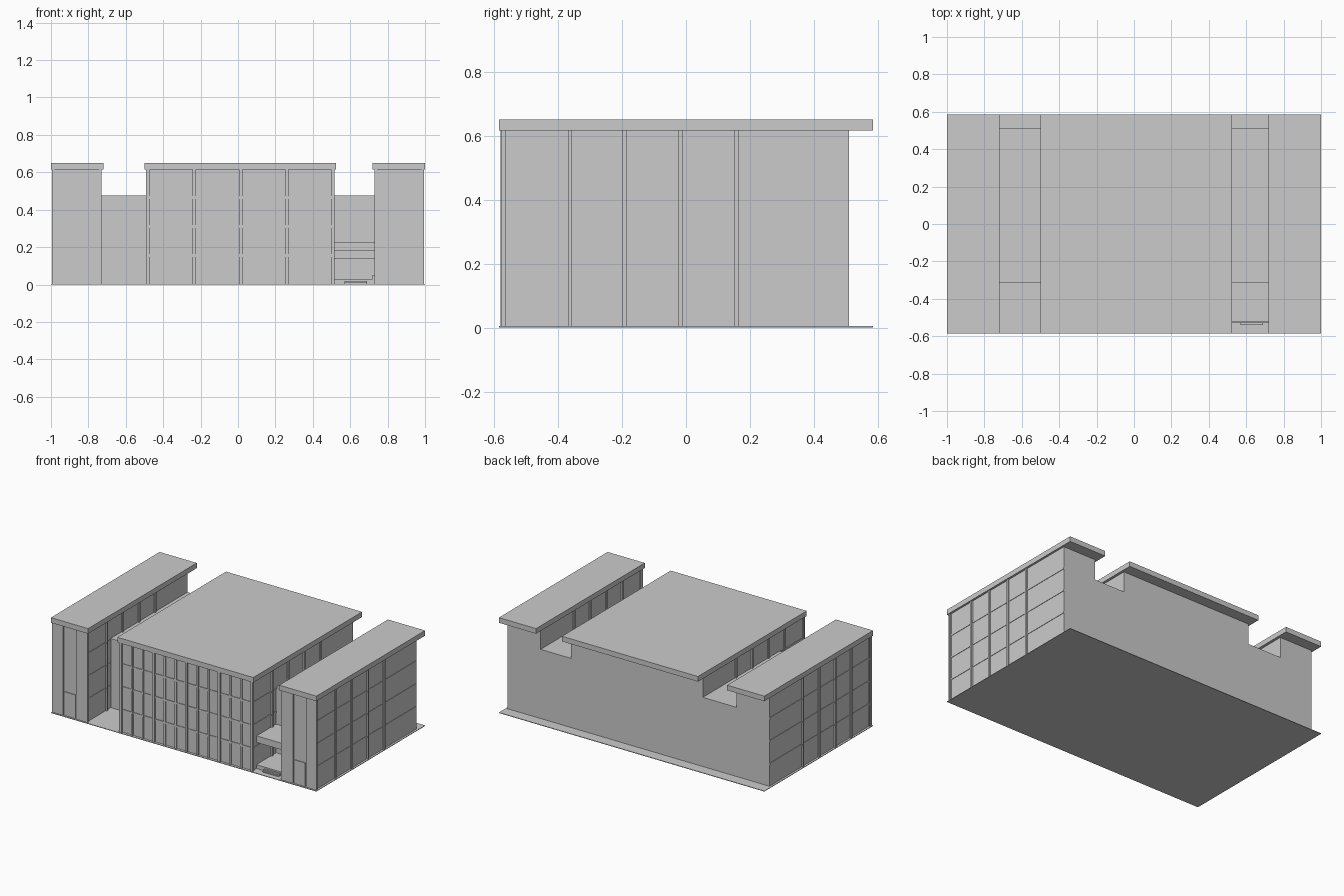
import bpy

if "Cube" in bpy.data.objects:
    bpy.data.objects.remove(bpy.data.objects["Cube"])


def box(name, x0, x1, y0, y1, z0, z1):
    """Axis-aligned box given by its limits."""
    v = [(x, y, z) for z in (z0, z1) for x, y in ((x0, y0), (x1, y0), (x1, y1), (x0, y1))]
    f = [(3, 2, 1, 0), (4, 5, 6, 7), (0, 1, 5, 4), (1, 2, 6, 5), (2, 3, 7, 6), (3, 0, 4, 7)]
    me = bpy.data.meshes.new(name)
    me.from_pydata(v, [], f)
    ob = bpy.data.objects.new(name, me)
    bpy.context.collection.objects.link(ob)
    return ob


FRONT, BACK = -0.568, 0.51
EAVE, TOP = 0.615, 0.65
SIDE_Y = [-0.571, -0.3625, -0.1925, -0.0175, 0.1575]
FLOORS = [0.155, 0.31, 0.465]


def side_ribs(name, x, out):
    """Pilasters and floor bands on a wall facing x; out is +1 or -1."""
    def span(d):
        return sorted((x - out * 0.004, x + out * d))
    for y in SIDE_Y:
        box(name + "_pilaster", *span(0.009), y - 0.007, y + 0.007, 0.003, EAVE)
    for z in FLOORS:
        box(name + "_floor_band", *span(0.003), FRONT, BACK - 0.002, z - 0.006, z + 0.006)


# ground slab
box("base_slab", -1, 1, -0.585, 0.585, 0, 0.004)

# two wings with roofs, ribs and front doors
for s, side in ((-1, "left"), (1, "right")):
    def sx(a, b):
        return sorted((s * a, s * b))
    box(side + "_wing_wall", *sx(0.738, 0.986), FRONT, BACK, 0.003, EAVE)
    box(side + "_wing_roof", *sx(0.72, 1.0), -0.585, 0.585, EAVE, TOP)
    side_ribs(side + "_wing_outer", s * 0.986, s)
    side_ribs(side + "_wing_inner", s * 0.738, -s)
    for a, b in ((0.732, 0.818), (0.914, 0.990)):
        box(side + "_wing_front_panel", *sx(a, b), FRONT - 0.008, FRONT + 0.01, 0.003, EAVE)
    box(side + "_wing_door", *sx(0.824, 0.906), FRONT - 0.005, FRONT + 0.01, 0.003, 0.165)

# central block
box("central_block_wall", -0.484, 0.508, FRONT, BACK, 0.003, EAVE)
box("central_block_roof", -0.50, 0.525, -0.585, 0.585, EAVE, TOP)
side_ribs("central_left", -0.484, -1)
side_ribs("central_right", 0.508, 1)

# central facade: twelve bays, every third pilaster deeper
for i in range(13):
    x = -0.48 + i * 0.9875 / 12
    w, d = (0.009, 0.011) if i % 3 == 0 else (0.0065, 0.007)
    box("facade_pilaster", x - w, x + w, FRONT - d, FRONT + 0.005, 0.003, EAVE)
for z in FLOORS:
    box("facade_floor_band", -0.484, 0.508, FRONT - 0.004, FRONT + 0.005, z - 0.007, z + 0.007)

# lower link blocks joining wings to the centre
box("left_link", -0.742, -0.482, -0.315, BACK, 0.003, 0.475)
box("right_link", 0.506, 0.742, -0.315, BACK, 0.003, 0.475)

# entrance in the right gap: floor, steps, canopy, lintel
box("entrance_floor", 0.506, 0.738, -0.528, -0.313, 0.003, 0.03)
box("entrance_step_upper", 0.57, 0.69, -0.539, -0.526, 0.003, 0.02)
box("entrance_step_lower", 0.57, 0.69, -0.55, -0.537, 0.003, 0.011)
box("entrance_canopy", 0.506, 0.738, -0.525, -0.313, 0.18, 0.225)
box("entrance_lintel", 0.506, 0.738, -0.335, -0.313, 0.14, 0.181)
box("entrance_post", 0.718, 0.736, -0.52, -0.505, 0.029, 0.05)
